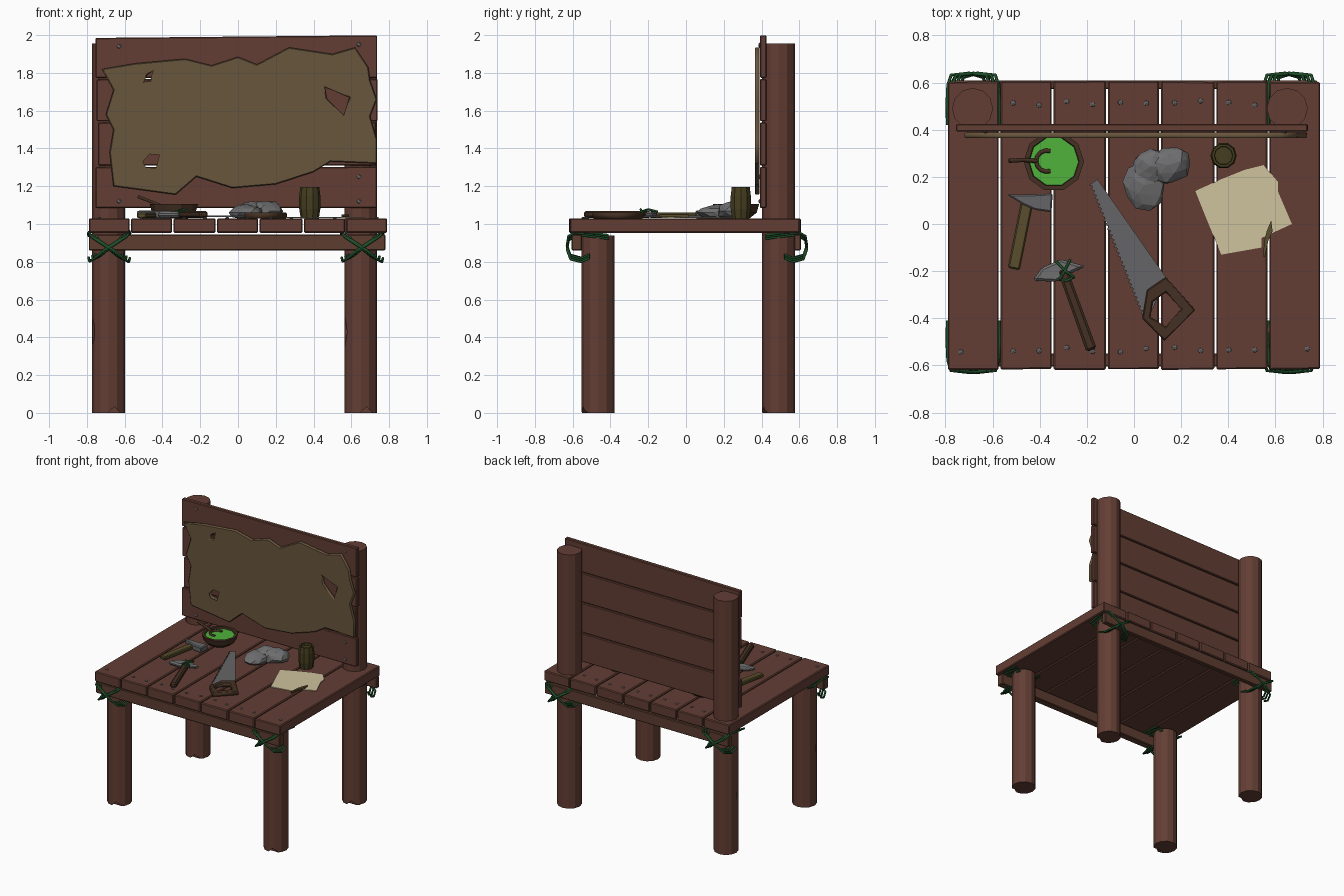
import bpy, bmesh, math, random
from mathutils import Vector, Matrix

if "Cube" in bpy.data.objects:
    bpy.data.objects.remove(bpy.data.objects["Cube"])
random.seed(4)

def mat(name, r, g, b):
    m = bpy.data.materials.new(name)
    m.diffuse_color = (r, g, b, 1)
    m.use_nodes = True
    m.node_tree.nodes["Principled BSDF"].inputs["Base Color"].default_value = m.diffuse_color
    return m

WOOD = mat("wood", .125, .048, .034)
BEAM = mat("beam_wood", .11, .046, .03)
HIDE = mat("hide", .14, .092, .046)
STEEL = mat("steel", .13, .13, .135)
STONE = mat("stone", .16, .16, .165)
VINE = mat("vine", .012, .075, .022)
OLIVE = mat("olive_wood", .10, .075, .025)
DARK = mat("dark_wood", .06, .03, .016)
CUP = mat("cup_wood", .06, .048, .014)
PAPER = mat("paper", .62, .54, .34)
GREEN = mat("green_liquid", .08, .45, .045)

def add(name, bm, m):
    me = bpy.data.meshes.new(name)
    bmesh.ops.recalc_face_normals(bm, faces=bm.faces)
    bm.to_mesh(me)
    bm.free()
    me.materials.append(m)
    ob = bpy.data.objects.new(name, me)
    bpy.context.collection.objects.link(ob)
    return ob

def prism(name, pts, z0, z1, m, bevel=0, upright=False):
    """Extruded outline; upright outlines are in x,z with z0,z1 read as y."""
    bm = bmesh.new()
    place = (lambda p, h: (p[0], h, p[1])) if upright else (lambda p, h: (p[0], p[1], h))
    f = bm.faces.new([bm.verts.new(place(p, z0)) for p in pts])
    ext = bmesh.ops.extrude_face_region(bm, geom=[f], use_keep_orig=True)
    shift = (0, z1 - z0, 0) if upright else (0, 0, z1 - z0)
    bmesh.ops.translate(bm, vec=shift, verts=[v for v in ext["geom"] if isinstance(v, bmesh.types.BMVert)])
    ob = add(name, bm, m)
    if bevel:
        b = ob.modifiers.new("bevel", "BEVEL")
        b.width, b.segments = bevel, 1
    return ob

def rect(x0, x1, y0, y1, j=0):
    r = lambda: random.uniform(-j, j)
    return [(x0, y0 + r()), (x1, y0 + r()), (x1, y1 + r()), (x0, y1 + r())]

def bar(name, a, b, w, z0, z1, m, taper=1, bevel=.006):
    """Flat-lying stick from a to b."""
    a, b = Vector(a), Vector(b)
    n = (b - a).orthogonal().normalized() * w / 2
    return prism(name, [a + n, a - n, b - n * taper, b + n * taper], z0, z1, m, bevel)

def curve(name, splines, m, dims='3D', closed=False, **kw):
    cu = bpy.data.curves.new(name, 'CURVE')
    cu.dimensions = dims
    for k, v in kw.items():
        setattr(cu, k, v)
    for pts in splines:
        s = cu.splines.new('POLY')
        s.points.add(len(pts) - 1)
        for p, q in zip(s.points, pts):
            p.co = (*q, *([0] * (3 - len(q))), 1)
        s.use_cyclic_u = closed
    cu.materials.append(m)
    ob = bpy.data.objects.new(name, cu)
    bpy.context.collection.objects.link(ob)
    return ob

def to_mesh(ob):
    bpy.ops.object.select_all(action='DESELECT')
    ob.select_set(True)
    bpy.context.view_layer.objects.active = ob
    bpy.ops.object.convert(target='MESH')

def tube(name, splines, r, m):
    ob = curve(name, splines, m, bevel_depth=r, bevel_resolution=1, use_fill_caps=True)
    to_mesh(ob)

def sheet(name, outlines, thick, m, loc, rot=(0, 0, 0), bevel=.005):
    """Flat sheet with holes; the first outline is the rim."""
    ob = curve(name, outlines, m, '2D', True, fill_mode='BOTH', extrude=thick / 2 - bevel,
               bevel_depth=bevel, bevel_resolution=0, offset=-bevel)
    ob.location, ob.rotation_euler = loc, rot
    to_mesh(ob)

def lathe(name, prof, n, loc, m):
    bm = bmesh.new()
    rings = [[bm.verts.new((loc[0] + r * math.cos(2 * math.pi * i / n), loc[1] + r * math.sin(2 * math.pi * i / n), z))
              for i in range(n)] for r, z in prof]
    for a, b in zip(rings, rings[1:]):
        for i in range(n):
            bm.faces.new((a[i], a[(i + 1) % n], b[(i + 1) % n], b[i]))
    bm.faces.new(rings[0])
    bm.faces.new(rings[-1])
    return add(name, bm, m)

def diamond_cut(ob, loc, size):
    bm = bmesh.new()
    bmesh.ops.create_cube(bm, size=1, matrix=Matrix.Translation(loc) @ Matrix.Diagonal((*size, 1))
                          @ Matrix.Rotation(math.pi / 4, 4, 'Y'))
    c = add("chip_cutter", bm, WOOD)
    c.hide_render = True
    c.hide_viewport = True
    b = ob.modifiers.new("chip", "BOOLEAN")
    b.operation, b.object, b.solver = 'DIFFERENCE', c, 'EXACT'

# legs; the rear pair rises to carry the back board
for x, side in ((-.685, "left"), (.65, "right")):
    for y, top, row in ((-.465, .94, "front"), (.49, 1.955, "back")):
        leg = lathe(f"{row}_leg_{side}", [(.087, 0), (.087, top)], 12, (x, y), WOOD)
        diamond_cut(leg, (x + .03, y - .09, 0), (.05, .06, .045))
        diamond_cut(leg, (x - .083, y - .03, .43), (.015, .03, .11))

# table top planks with nails
def nails(name, spots, axis):
    bm = bmesh.new()
    for p in spots:
        bmesh.ops.create_icosphere(bm, subdivisions=1, radius=.0125, matrix=Matrix.Translation(p)
                                   @ Matrix.Diagonal((1, .6, 1, 1) if axis == 'y' else (1, 1, .6, 1)))
    add(name, bm, STEEL)

edges = [-.79, -.57, -.345, -.115, .11, .345, .57, .79]
spots = []
for i, (a, b) in enumerate(zip(edges, edges[1:])):
    ga, gb = (.004 if i else 0), (.004 if i < 6 else 0)
    prism(f"top_plank_{i+1}", rect(a + ga, b - gb, -.617, .605, .003), .953, 1.03, WOOD, .006)
    for k in (-1, 1):
        x = (a + b) / 2 + k * .055
        if not (abs(x) < .65 and i in (0, 6)):
            spots.append((x, -.535 + random.uniform(-.01, .015), 1.031))
            if i not in (0, 6):
                spots.append((x, .51 + random.uniform(-.01, .015), 1.031))
nails("top_nails", spots, 'z')

# cross beams under the planks
prism("front_beam", rect(-.79, .78, -.605, -.55), .86, .945, BEAM, .005)
prism("back_beam", rect(-.79, .78, .572, .608), .86, .945, BEAM, .005)

# vine lashings on the four corners
for x, side in ((-.685, "left"), (.655, "right")):
    for sy, row in ((-1, "front"), (1, "back")):
        o = 0 if sy < 0 else .01
        strands = []
        for d in (-1, 1):
            for k in (-.016, .004, .022):
                strands.append([(x + d * px + k, sy * (py + o), pz + k * .5 * d) for px, py, pz in (
                    (.09, .41, .93), (.092, .50, .942), (.088, .58, .95), (.075, .622, .925), (.0, .63, .875),
                    (-.06, .612, .825), (-.085, .555, .81), (-.09, .51, .83))])
        tube(f"{row}_lashing_{side}", strands, .007, VINE)

# back board planks
zs = [1.08, 1.305, 1.54, 1.77, 1.995]
for i, (l, r) in enumerate(((-.755, .735), (-.74, .73), (-.75, .738), (-.755, .737))):
    t = .006 if i == 3 else 0
    z0, z1 = zs[i] + .004, zs[i + 1] - .004
    prism(f"back_plank_{i+1}", [(l, z0), (r, z0), (r, z1 + t + .002), (l, z1 - t)], .392, .425, WOOD, .005, True)
nails("back_nails", [(-.63, .391, 1.94), (.64, .391, 1.95), (-.63, .391, 1.12), (.64, .391, 1.25),
                     (.64, .391, 1.12)], 'y')

# torn hide pinned to the board
hide = [(-.72, 1.82), (-.55, 1.85), (-.28, 1.875), (-.14, 1.84), (0, 1.885), (.1, 1.845), (.27, 1.935), (.5, 1.90),
        (.62, 1.935), (.69, 1.83), (.70, 1.76), (.735, 1.66), (.70, 1.57), (.735, 1.45), (.735, 1.32), (.49, 1.33),
        (.4, 1.275), (.2, 1.21), (-.03, 1.19), (-.22, 1.25), (-.33, 1.155), (-.66, 1.20), (-.68, 1.38), (-.66, 1.5),
        (-.70, 1.58), (-.66, 1.71)]
sheet("hide", [hide, [(-.50, 1.75), (-.48, 1.79), (-.45, 1.81), (-.465, 1.76)],
               [(.46, 1.725), (.59, 1.67), (.56, 1.575), (.47, 1.665)],
               [(-.51, 1.33), (-.47, 1.375), (-.41, 1.37), (-.43, 1.29), (-.49, 1.295)]],
      .024, HIDE, (0, .376, 0), (math.pi / 2, 0, 0))

# bowl of green liquid with stirring spoon
lathe("bowl", [(.075, 1.03), (.115, 1.06), (.128, 1.105), (.108, 1.105), (.10, 1.08)], 10, (-.34, .265), DARK)
lathe("green_liquid", [(.10, 1.082), (.107, 1.094)], 10, (-.34, .265), GREEN)
loop = [(-.37 + .045 * math.cos(t), .267 + .045 * math.sin(t), 1.098)
        for t in [math.radians(70 + 27.5 * i) for i in range(9)]]
tube("spoon", [[(-.53, .268, 1.145), (-.47, .272, 1.122), (-.413, .267, 1.1)], loop], .009, DARK)

# two rough stones
for i, (c, s, a) in enumerate((((.045, .165, 1.06), (.09, .105, .045), .2), ((.145, .25, 1.068), (.105, .08, .055), .3),
                               ((.07, .245, 1.07), (.08, .075, .05), 0))):
    bm = bmesh.new()
    bmesh.ops.create_icosphere(bm, subdivisions=2, radius=1)
    for v in bm.verts:
        v.co *= random.uniform(.9, 1.07)
    bm.transform(Matrix.Translation(c) @ Matrix.Rotation(a, 4, 'Z') @ Matrix.Diagonal((*s, 1)))
    for v in bm.verts:
        v.co.z = max(v.co.z, 1.03)
    add(f"stone_{i+1}", bm, STONE)

# barrel-shaped cup
lathe("cup", [(.048, 1.03), (.056, 1.08), (.056, 1.15), (.05, 1.197), (.04, 1.197), (.038, 1.18)], 10, (.38, .29), CUP)

# paper and quill
prism("paper", [(.26, .14), (.37, .19), (.47, .23), (.55, .25), (.61, .18), (.61, .14), (.67, 0), (.54, -.06),
                (.54, -.10), (.37, -.13), (.30, .04)], 1.031, 1.036, PAPER)
prism("quill", [(.582, .015), (.588, -.03), (.57, -.07), (.555, -.14), (.547, -.138), (.553, -.07), (.563, -.03)],
      1.037, 1.05, OLIVE)

# saw with toothed blade and open handle
a, b = Vector((-.19, .165)), Vector((.035, -.40))
inward = Vector((.012, .004))
teeth = [a.lerp(b, i / 60) + (inward if i % 2 else inward * 0) for i in range(61)]
prism("saw_blade", teeth + [(.08, -.36), (.135, -.225), (-.155, .19)], 1.038, 1.046, STEEL)
sheet("saw_handle", [[(.135, -.225), (.26, -.365), (.13, -.495), (.035, -.40), (.055, -.28)],
                     [(.135, -.29), (.20, -.36), (.135, -.435), (.07, -.395), (.08, -.33)]],
      .03, DARK, (0, 0, 1.045))

# hammer
bar("hammer_handle", (-.455, .085), (-.51, -.19), .05, 1.032, 1.06, OLIVE)
prism("hammer_head", [(-.54, .125), (-.43, .125), (-.345, .13), (-.35, .05), (-.42, .06), (-.47, .082)],
      1.03, 1.072, STEEL, .006)

# stone pick with lashed handle
bar("pick_handle", (-.305, -.19), (-.18, -.535), .042, 1.032, 1.07, DARK, 1.1, .01)
prism("pick_head", [(-.43, -.24), (-.39, -.185), (-.31, -.15), (-.205, -.18), (-.26, -.205), (-.33, -.245)],
      1.035, 1.065, STONE, .01)
tube("pick_lashing", [[(-.33, -.16, 1.066), (-.29, -.20, 1.078), (-.255, -.225, 1.066)],
                      [(-.27, -.15, 1.066), (-.295, -.2, 1.078), (-.315, -.235, 1.066)],
                      [(-.315, -.235, 1.05), (-.285, -.24, 1.078), (-.255, -.225, 1.05)]], .006, VINE)
